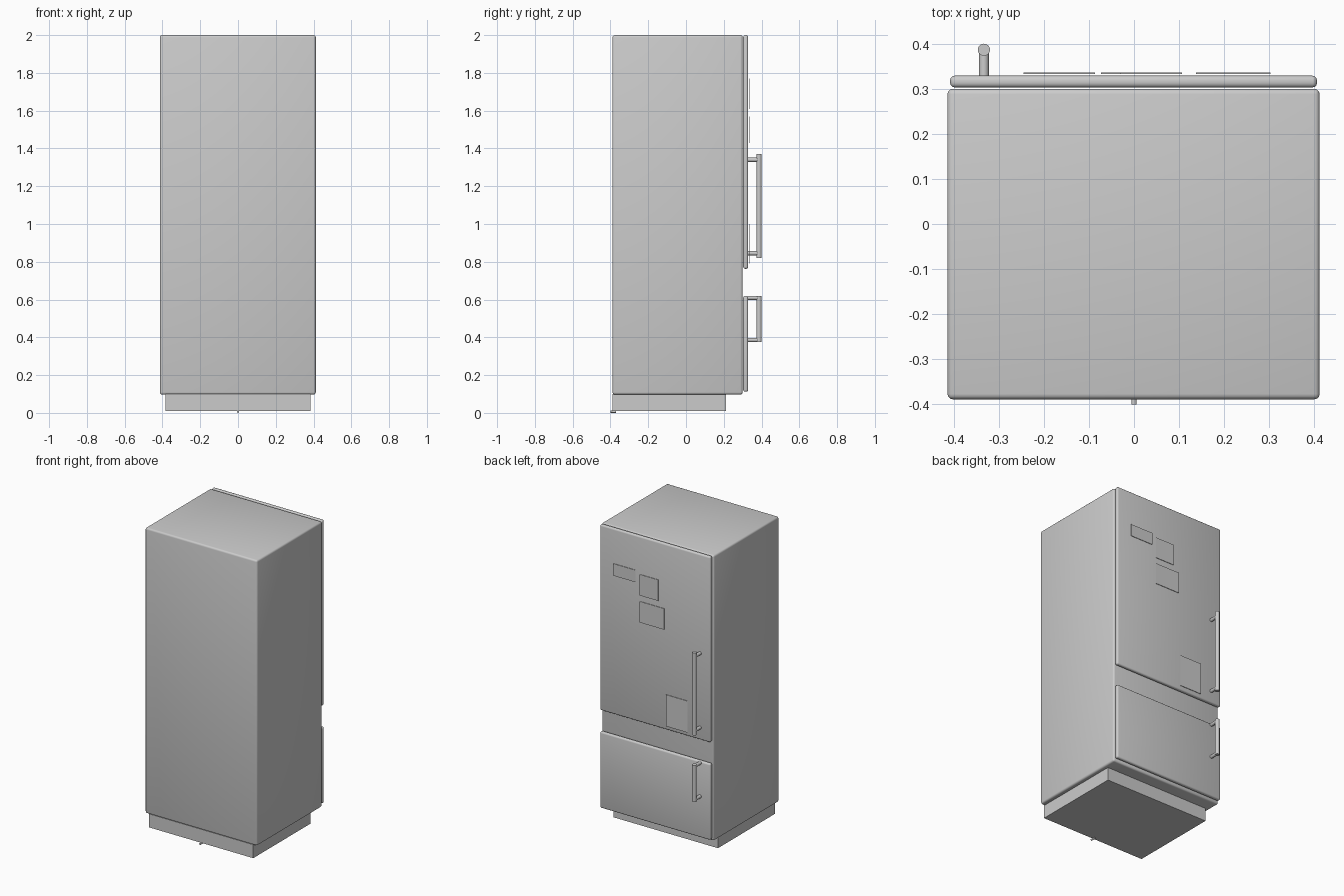
import bpy, math

if "Cube" in bpy.data.objects:
    bpy.data.objects.remove(bpy.data.objects["Cube"])

grey = bpy.data.materials.new("appliance grey")
grey.diffuse_color = (0.6, 0.6, 0.6, 1)
grey.use_nodes = True
grey.node_tree.nodes["Principled BSDF"].inputs["Base Color"].default_value = grey.diffuse_color


def box(name, x0, x1, y0, y1, z0, z1, bevel=0.0, segments=3):
    bpy.ops.mesh.primitive_cube_add(
        size=1, location=((x0 + x1) / 2, (y0 + y1) / 2, (z0 + z1) / 2))
    ob = bpy.context.object
    ob.name = name
    ob.scale = (x1 - x0, y1 - y0, z1 - z0)
    bpy.ops.object.transform_apply(location=False, rotation=False, scale=True)
    ob.data.materials.append(grey)
    if bevel:
        mod = ob.modifiers.new("rounded edges", 'BEVEL')
        mod.width = bevel
        mod.segments = segments
        bpy.ops.object.shade_smooth()
    return ob


def rod(name, radius, length, loc, along_y=False):
    bpy.ops.mesh.primitive_cylinder_add(
        vertices=24, radius=radius, depth=length, location=loc,
        rotation=(math.pi / 2 if along_y else 0, 0, 0))
    ob = bpy.context.object
    ob.name = name
    ob.data.materials.append(grey)
    bpy.ops.object.shade_smooth_by_angle(angle=math.radians(40))
    return ob


# Cabinet and recessed plinth
box("cabinet", -0.414, 0.412, -0.389, 0.30, 0.097, 2.0, 0.012)
box("plinth", -0.385, 0.384, -0.388, 0.213, 0.01, 0.10)

# Upper and lower doors
box("upper_door", -0.408, 0.406, 0.303, 0.329, 0.763, 2.0, 0.01)
box("lower_door", -0.408, 0.406, 0.303, 0.329, 0.112, 0.62, 0.01)

# Bar handles, each on two short posts
for name, z0, z1, posts in (("upper_handle", 0.82, 1.37, (0.845, 1.34)),
                            ("lower_handle", 0.375, 0.62, (0.386, 0.609))):
    rod(name + "_bar", 0.0135, z1 - z0, (-0.333, 0.3865, (z0 + z1) / 2))
    for z in posts:
        rod(name + "_post", 0.011, 0.056, (-0.333, 0.355, z), True)

# Paper notes on the upper door
for x0, x1, z0, z1 in ((0.138, 0.303, 1.69, 1.77), (-0.03, 0.107, 1.61, 1.75),
                       (-0.073, 0.107, 1.43, 1.57), (-0.245, -0.086, 0.79, 1.0)):
    box("note", x0, x1, 0.3325, 0.336, z0, z1)

# Stub of the power cord at the foot of the cabinet
rod("cord_stub", 0.006, 0.03, (0, -0.385, 0.006), True)
